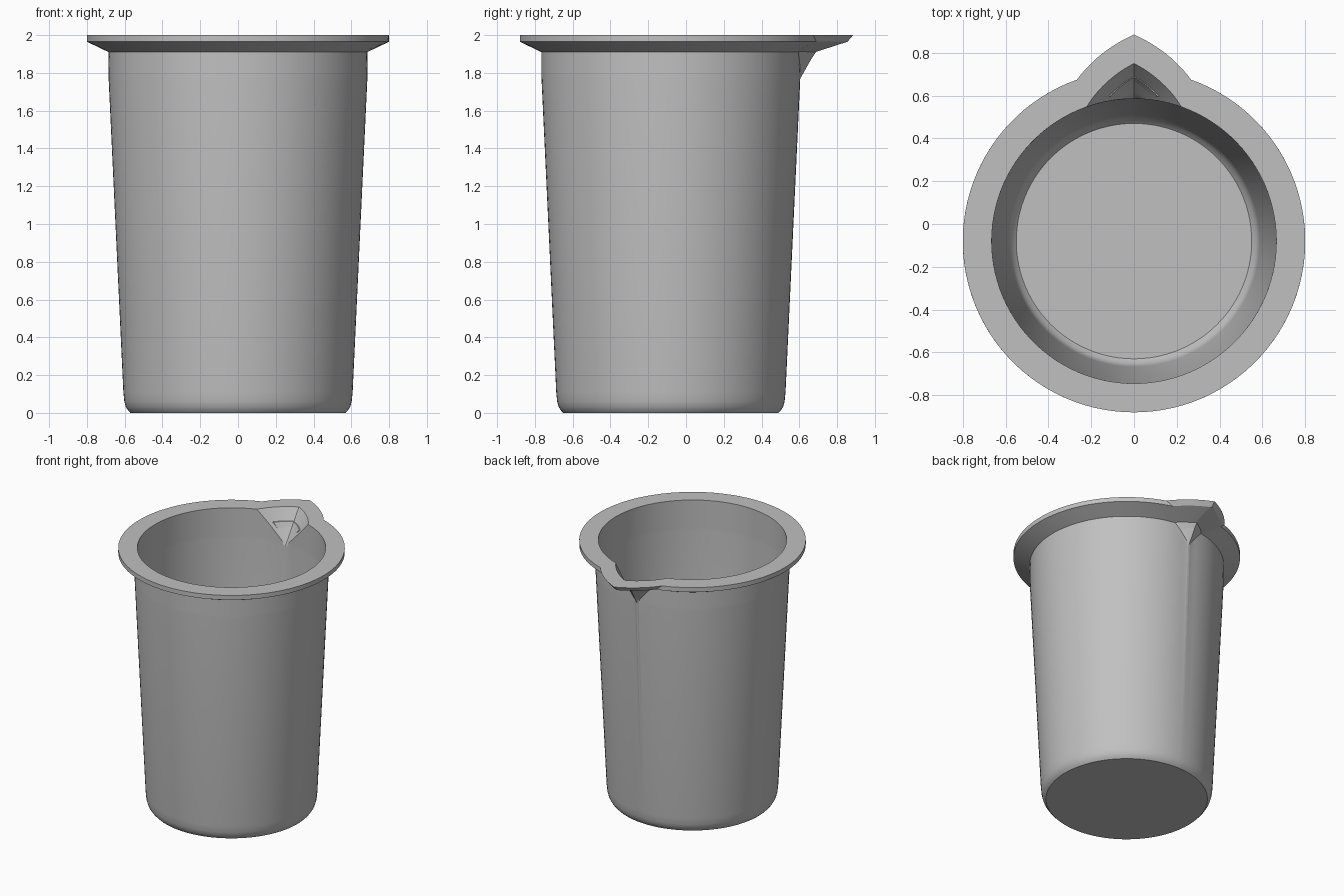
import bpy, bmesh, math

cube = bpy.data.objects.get("Cube")
if cube:
    bpy.data.objects.remove(cube, do_unlink=True)

CENTRE_Y = -0.08
SPOUT_ANGLE = 0.34     # half width of the spout at the rim
SPOUT_REACH = 0.165    # how far the spout tip stands out
SPOUT_COLS = 24
WALL_COLS = 96

grey = bpy.data.materials.new("plain grey")
grey.use_nodes = True
colour = (0.53, 0.53, 0.53, 1)
grey.diffuse_color = colour
grey.node_tree.nodes["Principled BSDF"].inputs["Base Color"].default_value = colour


def spout_rows(radius, z_low, z_high, k_high, steps):
    """Wall rows along which the spout widens from a point."""
    return [(radius, z_low + (z_high - z_low) * i / steps, k_high * i / steps)
            for i in range(steps + 1)]


def ring(bm, radius, z, k):
    """Circle of vertices with the spout drawn out by the fraction k."""
    half = SPOUT_ANGLE * max(k, 0.08)
    verts = []
    for i in range(SPOUT_COLS + WALL_COLS):
        r = radius
        if i <= SPOUT_COLS:
            u = 2 * i / SPOUT_COLS - 1
            angle = u * half
            t = 1 - abs(u)
            r += SPOUT_REACH * k * (t + 0.12 * t * (1 - t))
        else:
            angle = half + (i - SPOUT_COLS) / WALL_COLS * (2 * math.pi - 2 * half)
        verts.append(bm.verts.new((r * math.sin(angle),
                                   CENTRE_Y + r * math.cos(angle), z)))
    return verts


# Profile rows are (radius, height, spout fraction), outside base to inside floor
profile = [(0.57, 0, 0), (0.583, 0.014, 0), (0.594, 0.032, 0),
           (0.602, 0.06, 0), (0.607, 0.11, 0)]
profile += spout_rows(0.685, 1.77, 1.91, 0.48, 6)       # outer wall top
profile += [(0.8, 1.965, 0.82), (0.8, 2, 1)]            # rim flange
profile += reversed(spout_rows(0.665, 1.76, 2, 1, 8))   # inner wall top
profile += [(0.587, 0.11, 0), (0.582, 0.07, 0), (0.57, 0.04, 0), (0.55, 0.02, 0)]

# Beaker shell: wall, flange and spout in one surface
bm = bmesh.new()
rings = [ring(bm, *row) for row in profile]
for low, high in zip(rings, rings[1:]):
    for i in range(len(low)):
        j = (i + 1) % len(low)
        bm.faces.new((low[i], low[j], high[j], high[i]))
base = bm.faces.new(rings[0])
floor = bm.faces.new(rings[-1])
bmesh.ops.recalc_face_normals(bm, faces=bm.faces[:])

mesh = bpy.data.meshes.new("beaker")
bm.to_mesh(mesh)
bm.free()
mesh.materials.append(grey)
beaker = bpy.data.objects.new("beaker", mesh)
bpy.context.collection.objects.link(beaker)

bpy.ops.object.select_all(action='DESELECT')
beaker.select_set(True)
bpy.context.view_layer.objects.active = beaker
bpy.ops.object.shade_smooth_by_angle(angle=math.radians(24))
